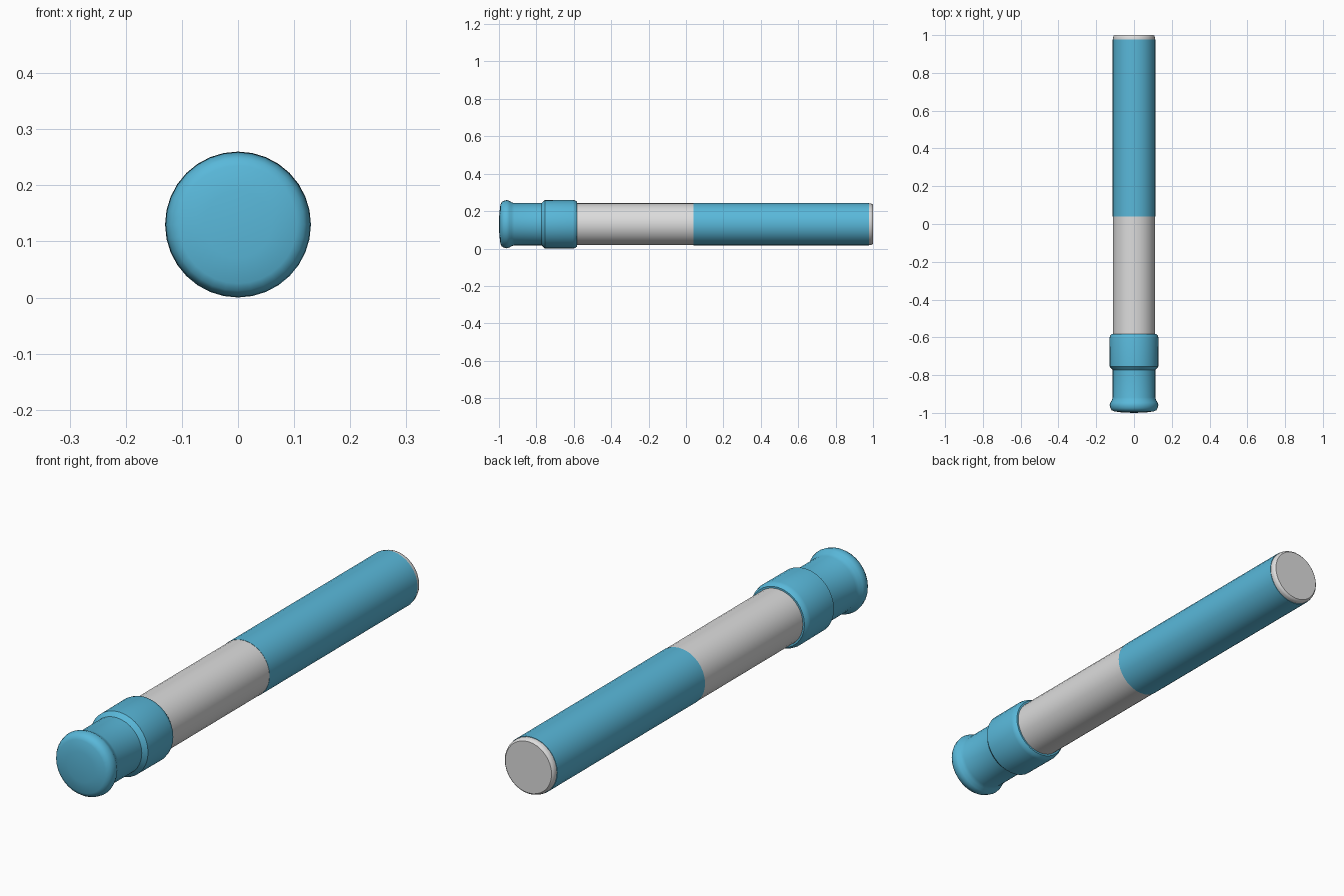
import bpy, bmesh, math

if "Cube" in bpy.data.objects:
    bpy.data.objects.remove(bpy.data.objects["Cube"])

SIDES = 32
CENTRE_Z = 0.13


def material(name, rgb):
    m = bpy.data.materials.new(name)
    m.diffuse_color = (*rgb, 1)
    m.use_nodes = True
    m.node_tree.nodes["Principled BSDF"].inputs["Base Color"].default_value = m.diffuse_color
    return m


blue = material("light blue", (0.10, 0.48, 0.70))
white = material("off white", (0.72, 0.72, 0.72))


def lathe(name, profile, mat):
    """Revolve (y, radius) points about the long axis; radius 0 closes an end."""
    bm = bmesh.new()
    rings = []
    for y, r in profile:
        n = SIDES if r > 0 else 1
        rings.append([bm.verts.new((r * math.cos(2 * math.pi * i / n), y,
                                    CENTRE_Z + r * math.sin(2 * math.pi * i / n)))
                      for i in range(n)])
    for a, b in zip(rings, rings[1:]):
        for i in range(SIDES):
            j = (i + 1) % SIDES
            quad = [a[i % len(a)], a[j % len(a)], b[j % len(b)], b[i % len(b)]]
            bm.faces.new(list(dict.fromkeys(quad)))
    bmesh.ops.recalc_face_normals(bm, faces=bm.faces)
    mesh = bpy.data.meshes.new(name)
    bm.to_mesh(mesh)
    bm.free()
    mesh.materials.append(mat)
    ob = bpy.data.objects.new(name, mesh)
    bpy.context.collection.objects.link(ob)
    bpy.ops.object.select_all(action='DESELECT')
    ob.select_set(True)
    bpy.context.view_layer.objects.active = ob
    bpy.ops.object.shade_smooth_by_angle(angle=math.radians(35))
    return ob


# Grip: domed flared knob, neck and raised collar
lathe("grip", [(-1.0, 0), (-0.998, 0.06), (-0.992, 0.105), (-0.986, 0.118),
               (-0.975, 0.125), (-0.958, 0.129), (-0.945, 0.125), (-0.932, 0.117),
               (-0.918, 0.113), (-0.772, 0.113), (-0.755, 0.129),
               (-0.605, 0.13), (-0.592, 0.127), (-0.582, 0.119), (-0.582, 0)], blue)

# Bare shaft in the middle
lathe("shaft", [(-0.60, 0), (-0.60, 0.112), (0.04, 0.112), (0.04, 0)], white)

# Coloured barrel
lathe("barrel", [(0.04, 0), (0.04, 0.113), (0.978, 0.113), (0.978, 0)], blue)

# Rounded end plug
lathe("end_plug", [(0.97, 0), (0.97, 0.111), (0.988, 0.111), (0.996, 0.108),
                   (1.0, 0.103), (1.0, 0)], white)
